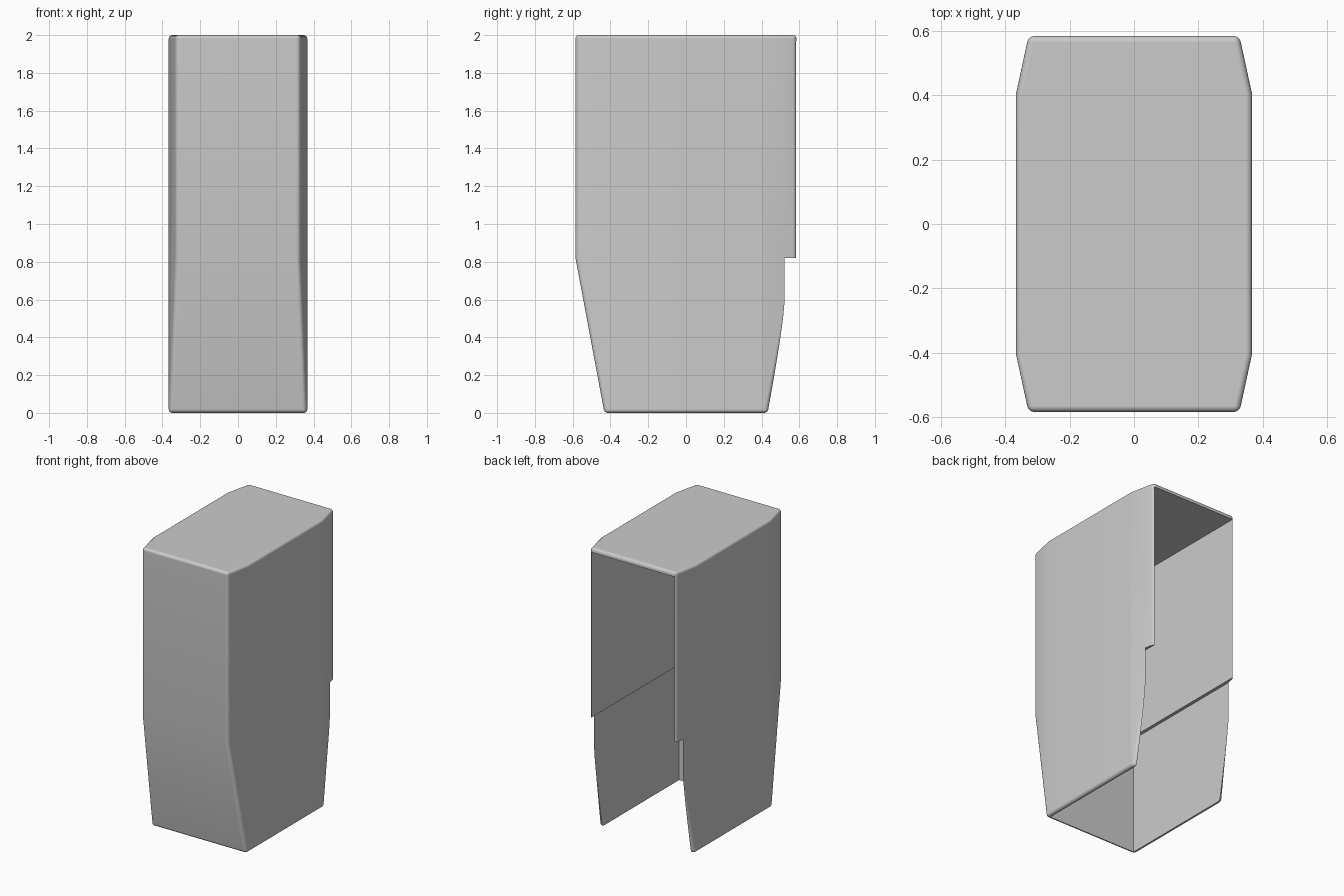
import bpy, bmesh
from mathutils import Vector

if "Cube" in bpy.data.objects:
    bpy.data.objects.remove(bpy.data.objects["Cube"])

HX, HY, H = 0.367, 0.585, 2.0      # half width, half depth, height
CX, CY = 0.328, 0.405              # where the corner chamfers end
WAIST, FOOT_Y = 0.82, 0.432        # taper start height, half depth at the foot


def add_object(name, bm):
    bmesh.ops.recalc_face_normals(bm, faces=bm.faces)
    mesh = bpy.data.meshes.new(name)
    bm.to_mesh(mesh)
    bm.free()
    obj = bpy.data.objects.new(name, mesh)
    bpy.context.collection.objects.link(obj)
    return obj


def box(name, lo, hi):
    bm = bmesh.new()
    bmesh.ops.create_cube(bm, size=1)
    lo, hi = Vector(lo), Vector(hi)
    for v in bm.verts:
        v.co = (lo + hi) / 2 + v.co * (hi - lo)
    obj = add_object(name, bm)
    obj.hide_render = True
    return obj


# Outer body: eight-sided outline, extruded upward
bm = bmesh.new()
outline = [(HX, -CY), (HX, CY), (CX, HY), (-CX, HY),
           (-HX, CY), (-HX, -CY), (-CX, -HY), (CX, -HY)]
base = bm.faces.new([bm.verts.new((x, y, 0)) for x, y in outline])
ext = bmesh.ops.extrude_face_region(bm, geom=[base])
top = [g for g in ext["geom"] if isinstance(g, bmesh.types.BMVert)]
bmesh.ops.translate(bm, verts=top, vec=(0, 0, H))

# Taper the lower front and back with a slanted cut
for s in (-1, 1):
    cut = bmesh.ops.bisect_plane(
        bm, geom=bm.verts[:] + bm.edges[:] + bm.faces[:], dist=1e-5,
        plane_co=(0, s * HY, WAIST), plane_no=(0, s * WAIST, -(HY - FOOT_Y)),
        clear_outer=True)
    rim = [g for g in cut["geom_cut"] if isinstance(g, bmesh.types.BMEdge)]
    bmesh.ops.holes_fill(bm, edges=[e for e in bm.edges if e.is_boundary], sides=0)
shell = add_object("housing_shell", bm)

# Rounded outer edges
bevel = shell.modifiers.new("round_edges", "BEVEL")
bevel.width = 0.019
bevel.segments = 4
bevel.limit_method = "ANGLE"
bevel.angle_limit = 0.6

# Stepped cavity, open at the back and the bottom
cutters = [box("upper_cavity_cutter", (-0.32, -0.39, 0.7), (0.32, 1, 1.97)),
           box("lower_cavity_cutter", (-0.342, -0.412, -0.5), (0.342, 1, WAIST))]
for c in cutters:
    mod = shell.modifiers.new(c.name, "BOOLEAN")
    mod.operation = "DIFFERENCE"
    mod.solver = "EXACT"
    mod.object = c

# Bake the cuts, then shade smooth with sharp edges kept
bpy.ops.object.select_all(action="DESELECT")
shell.select_set(True)
bpy.context.view_layer.objects.active = shell
for m in list(shell.modifiers):
    bpy.ops.object.modifier_apply(modifier=m.name)
for c in cutters:
    bpy.data.objects.remove(c)
bpy.ops.object.shade_smooth_by_angle(angle=0.5)
wn = shell.modifiers.new("even_shading", "WEIGHTED_NORMAL")
wn.keep_sharp = True
